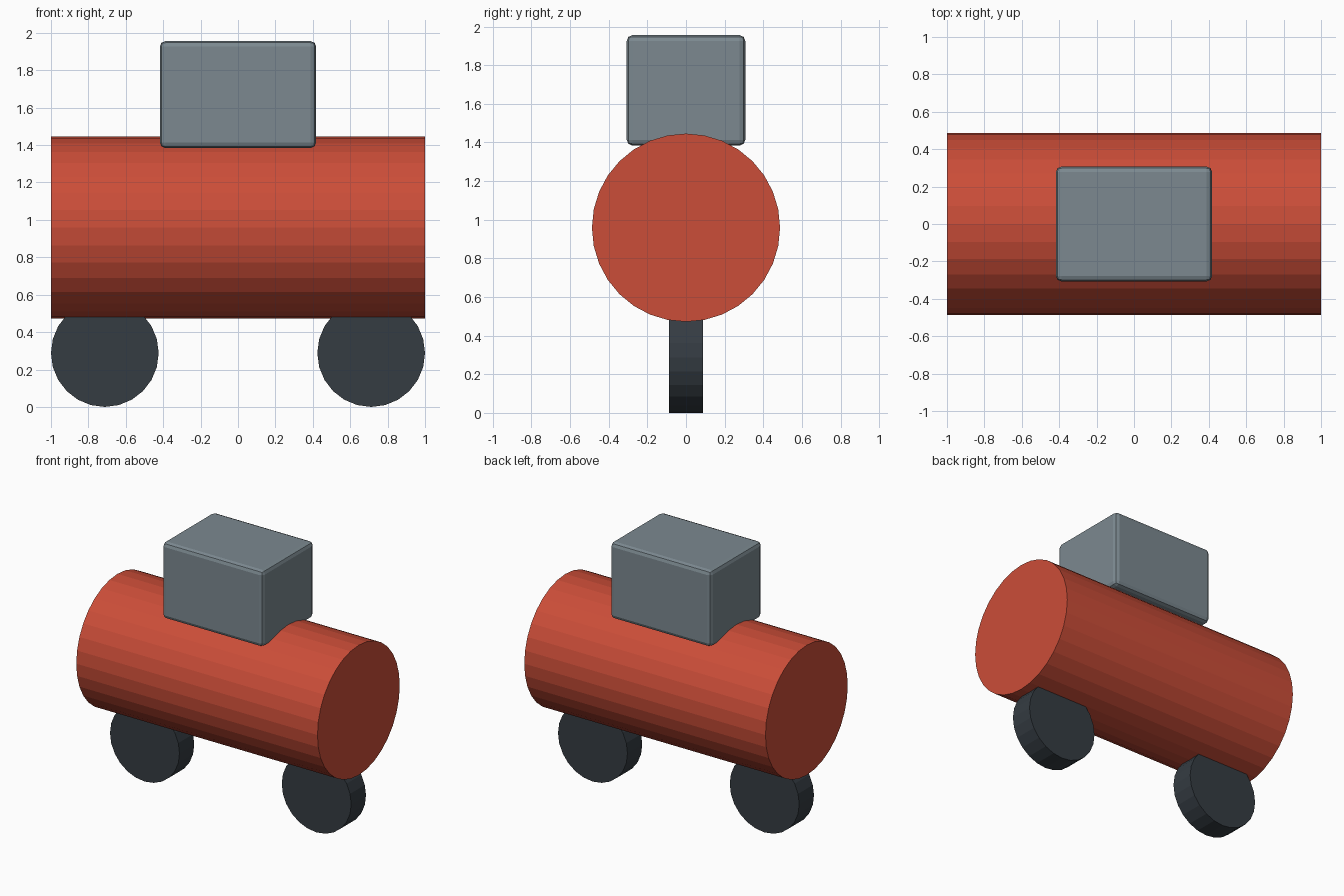
import bpy
from math import pi

default = bpy.data.objects.get("Cube")
if default:
    bpy.data.objects.remove(default, do_unlink=True)


def make_material(name, rgb):
    mat = bpy.data.materials.new(name)
    mat.use_nodes = True
    colour = (*rgb, 1.0)
    mat.diffuse_color = colour
    mat.node_tree.nodes["Principled BSDF"].inputs["Base Color"].default_value = colour
    return mat


def finish(name, mat):
    obj = bpy.context.object
    obj.name = name
    obj.data.materials.append(mat)
    return obj


def cylinder(name, mat, sides, radius, depth, location, rotation):
    bpy.ops.mesh.primitive_cylinder_add(vertices=sides, radius=radius, depth=depth,
                                        location=location, rotation=rotation)
    return finish(name, mat)


red = make_material("red paint", (0.60, 0.075, 0.04))
grey = make_material("slate grey", (0.20, 0.25, 0.28))
dark = make_material("dark rubber", (0.035, 0.045, 0.055))

# Long barrel body lying along x
cylinder("body", red, 32, 0.487, 2.0, (0, 0, 0.959), (0, pi / 2, 0))

# Two wheels in line under the body
for side, name in ((1, "left_wheel"), (-1, "right_wheel")):
    cylinder(name, dark, 24, 0.288, 0.175, (side * 0.712, 0, 0.288), (pi / 2, 0, 0))

# Cabin with softened edges, sunk slightly into the body
bpy.ops.mesh.primitive_cube_add(size=1, location=(0, 0, 1.67))
cabin = finish("cabin", grey)
cabin.scale = (0.836, 0.614, 0.572)
bpy.ops.object.transform_apply(location=False, rotation=False, scale=True)
bevel = cabin.modifiers.new("soft edges", "BEVEL")
bevel.width = 0.03
bevel.segments = 2
